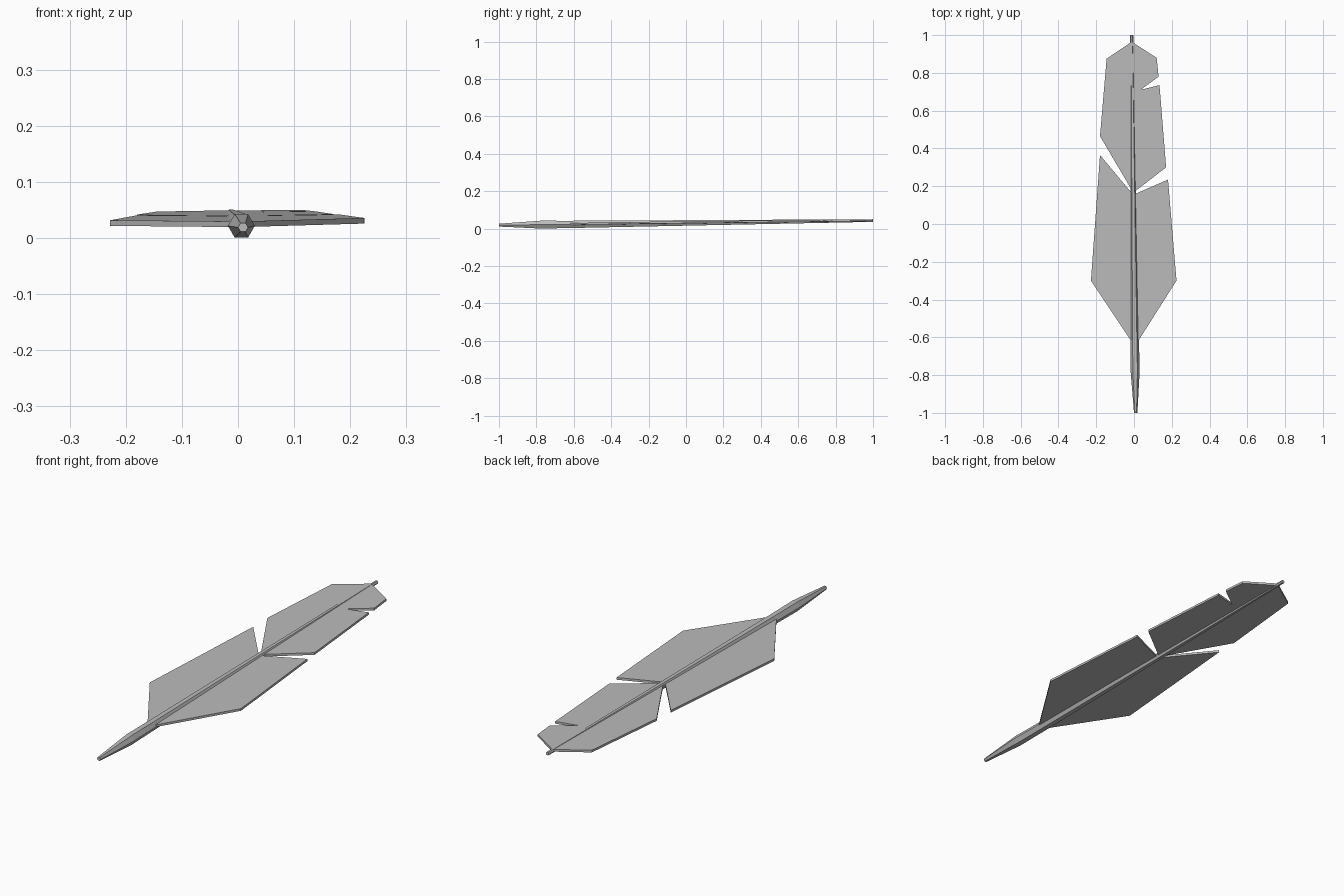
import bpy
import bmesh
from math import cos, sin, pi
from mathutils import Vector

cube = bpy.data.objects.get("Cube")
if cube:
    bpy.data.objects.remove(cube)

# Single feather colour
GREY = (0.5, 0.5, 0.5, 1)
grey = bpy.data.materials.new("feather grey")
grey.use_nodes = True
grey.diffuse_color = GREY
grey.node_tree.nodes["Principled BSDF"].inputs["Base Color"].default_value = GREY


def make_object(name, bm):
    bmesh.ops.recalc_face_normals(bm, faces=bm.faces)
    mesh = bpy.data.meshes.new(name)
    bm.to_mesh(mesh)
    bm.free()
    mesh.materials.append(grey)
    obj = bpy.data.objects.new(name, mesh)
    bpy.context.scene.collection.objects.link(obj)
    return obj


def vane(name, outline, thickness=0.01):
    """Thin barbed plate that rises gently towards the tip."""
    bm = bmesh.new()
    verts = [bm.verts.new((x, y, 0.0275 + 0.0125 * y + 0.009 * x)) for x, y in outline]
    face = bm.faces.new(verts)
    top = bmesh.ops.extrude_face_region(bm, geom=[face])["geom"]
    bmesh.ops.translate(bm, vec=(0, 0, thickness),
                        verts=[v for v in top if isinstance(v, bmesh.types.BMVert)])
    return make_object(name, bm)


def shaft(name, stations, sides=6):
    """Six-sided tapering tube through (x, y, z, radius) stations."""
    bm = bmesh.new()
    rings = []
    for x, y, z, r in stations:
        angles = [2 * pi * i / sides for i in range(sides)]
        rings.append([bm.verts.new(Vector((x + r * cos(a), y, z + r * sin(a)))) for a in angles])
    for a, b in zip(rings, rings[1:]):
        for i in range(sides):
            j = (i + 1) % sides
            bm.faces.new((a[i], a[j], b[j], b[i]))
    bm.faces.new(rings[0])
    bm.faces.new(rings[-1])
    return make_object(name, bm)


# Quill running the full length
shaft("quill_shaft", [
    (0.009, -1.0, 0.019, 0.009),
    (0.006, -0.78, 0.0217, 0.024),
    (0.004, -0.62, 0.0228, 0.0225),
    (-0.012, 1.0, 0.0435, 0.008),
])

# Right half of the vane (-x), with one split
vane("right_vane", [
    (0.003, -0.62), (-0.015, -0.62), (-0.228, -0.3), (-0.18, 0.365),
    (-0.017, 0.17), (-0.018, 0.19), (-0.18, 0.465), (-0.145, 0.875),
    (-0.012, 0.965), (-0.004, 0.18),
])

# Left half of the vane (+x), with two splits
vane("left_vane", [
    (0.003, -0.62), (-0.004, 0.18), (-0.012, 0.965), (0.12, 0.88),
    (0.13, 0.78), (0.035, 0.71), (0.135, 0.735), (0.17, 0.3),
    (0.008, 0.175), (0.008, 0.16), (0.18, 0.235), (0.225, -0.3), (0.022, -0.62),
])
